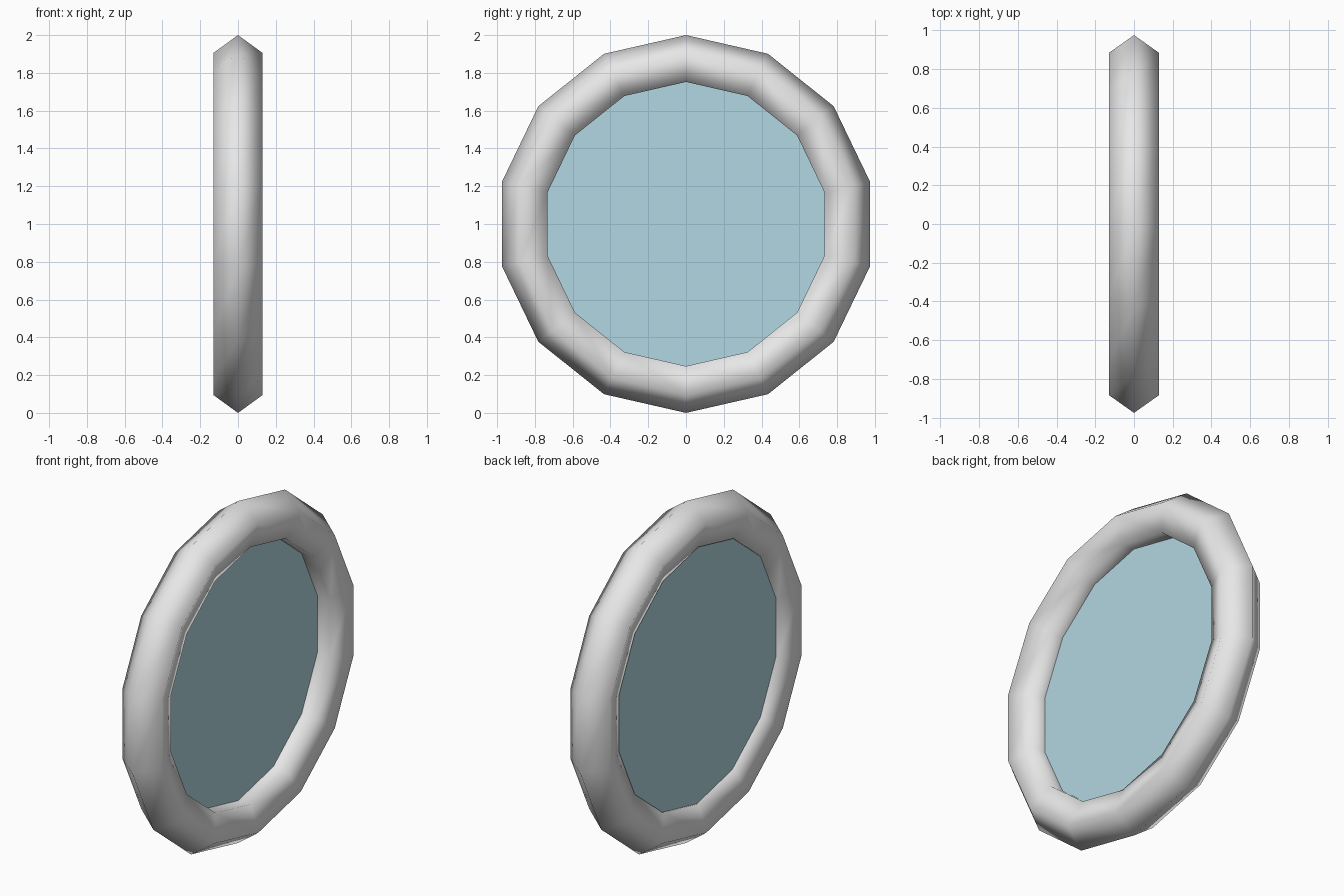
import bpy, bmesh, math

if "Cube" in bpy.data.objects:
    bpy.data.objects.remove(bpy.data.objects["Cube"])

SEGMENTS = 14        # sides around the ring
SECTION = 5          # sides of the ring's cross-section
RING_R, TUBE_R = 0.863, 0.137
CENTRE_Z = 1.0


def material(name, rgb):
    mat = bpy.data.materials.new(name)
    mat.diffuse_color = (*rgb, 1.0)
    mat.use_nodes = True
    mat.node_tree.nodes["Principled BSDF"].inputs["Base Color"].default_value = mat.diffuse_color
    return mat


def add_object(name, bm, mat):
    bmesh.ops.recalc_face_normals(bm, faces=bm.faces)
    mesh = bpy.data.meshes.new(name)
    bm.to_mesh(mesh)
    bm.free()
    mesh.materials.append(mat)
    obj = bpy.data.objects.new(name, mesh)
    bpy.context.collection.objects.link(obj)
    return obj


def ring_point(i, r, x):
    a = 2 * math.pi * i / SEGMENTS
    return (x, r * math.sin(a), CENTRE_Z + r * math.cos(a))


# Round frame: pentagon section with one corner pointing outwards
bm = bmesh.new()
loops = []
for i in range(SEGMENTS):
    angles = [2 * math.pi * j / SECTION for j in range(SECTION)]
    loops.append([bm.verts.new(ring_point(i, RING_R + TUBE_R * math.cos(t),
                                          TUBE_R * math.sin(t))) for t in angles])
for i in range(SEGMENTS):
    a, b = loops[i], loops[(i + 1) % SEGMENTS]
    for j in range(SECTION):
        k = (j + 1) % SECTION
        bm.faces.new((a[j], b[j], b[k], a[k]))
for f in bm.faces:
    f.smooth = True
add_object("frame", bm, material("light grey", (0.8, 0.8, 0.8)))

# Glass pane: thin disc whose rim is buried in the frame
bm = bmesh.new()
sides = [[bm.verts.new(ring_point(i, 0.76, x)) for i in range(SEGMENTS)]
         for x in (-0.07, 0.0)]
for side in sides:
    bm.faces.new(side)
for i in range(SEGMENTS):
    k = (i + 1) % SEGMENTS
    bm.faces.new((sides[0][i], sides[0][k], sides[1][k], sides[1][i]))
add_object("glass_pane", bm, material("pale blue", (0.45, 0.68, 0.76)))
